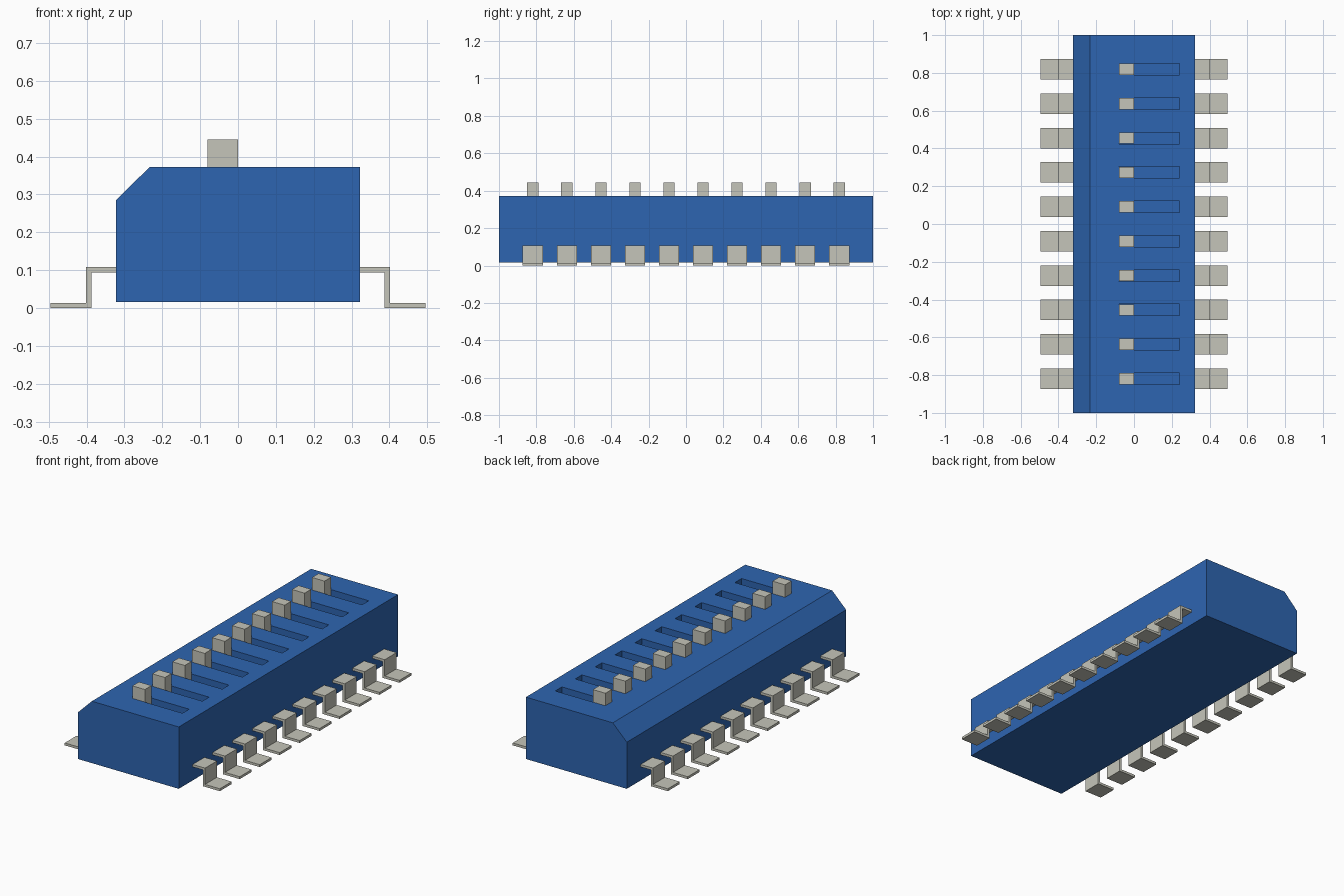
import bpy
import bmesh
from mathutils import Vector

old = bpy.data.objects.get("Cube")
if old:
    bpy.data.objects.remove(old, do_unlink=True)

COUNT, PITCH = 10, 0.182
ROWS = [(i - (COUNT - 1) / 2) * PITCH for i in range(COUNT)]
TOP = 0.373
SLOT_FLOOR = 0.30


def material(name, color):
    m = bpy.data.materials.new(name)
    m.use_nodes = True
    m.diffuse_color = color
    m.node_tree.nodes["Principled BSDF"].inputs["Base Color"].default_value = color
    return m


blue = material("blue plastic", (0.027, 0.13, 0.44, 1))
metal = material("pale grey", (0.56, 0.56, 0.49, 1))


def extrude_profile(name, profile, centres, width, mat):
    """Extrude an x-z outline along y, once for each centre."""
    bm = bmesh.new()
    for y in centres:
        face = bm.faces.new([bm.verts.new((x, y - width / 2, z)) for x, z in profile])
        new = bmesh.ops.extrude_face_region(bm, geom=[face])["geom"]
        verts = [v for v in new if isinstance(v, bmesh.types.BMVert)]
        bmesh.ops.translate(bm, verts=verts, vec=Vector((0, width, 0)))
    bmesh.ops.recalc_face_normals(bm, faces=bm.faces)
    mesh = bpy.data.meshes.new(name)
    bm.to_mesh(mesh)
    bm.free()
    mesh.materials.append(mat)
    obj = bpy.data.objects.new(name, mesh)
    bpy.context.collection.objects.link(obj)
    return obj


def rectangle(x0, x1, z0, z1):
    return [(x0, z0), (x1, z0), (x1, z1), (x0, z1)]


# Housing with one bevelled long edge
W = 0.322
housing = extrude_profile(
    "housing",
    [(-W, 0.016), (W, 0.016), (W, TOP), (-0.233, TOP), (-W, 0.285)],
    [0], 2.0, blue)

# Slots cut into the top
cutter = extrude_profile("slot_cutter", rectangle(-0.08, 0.24, SLOT_FLOOR, 0.5),
                         ROWS, 0.061, blue)
cutter.hide_render = True
cutter.hide_set(True)
cut = housing.modifiers.new("slots", "BOOLEAN")
cut.operation = "DIFFERENCE"
cut.solver = "EXACT"
cut.object = cutter

# Bake the cut and drop the cutter
graph = bpy.context.evaluated_depsgraph_get()
baked = bpy.data.meshes.new_from_object(housing.evaluated_get(graph))
housing.modifiers.clear()
housing.data = baked
bpy.data.objects.remove(cutter, do_unlink=True)

# Sliders at one end of each slot
extrude_profile("sliders", rectangle(-0.08, 0, SLOT_FLOOR, 0.445), ROWS, 0.06, metal)

# Bent leads down both long sides
T = 0.014
lead = [(W - 0.02, 0.108), (0.401, 0.108), (0.401, T), (0.495, T),
        (0.495, 0), (0.401 - T, 0), (0.401 - T, 0.108 - T), (W - 0.02, 0.108 - T)]
for side, sign in (("left", 1), ("right", -1)):
    extrude_profile(side + "_leads", [(sign * x, z) for x, z in lead],
                    ROWS, 0.108, metal)
